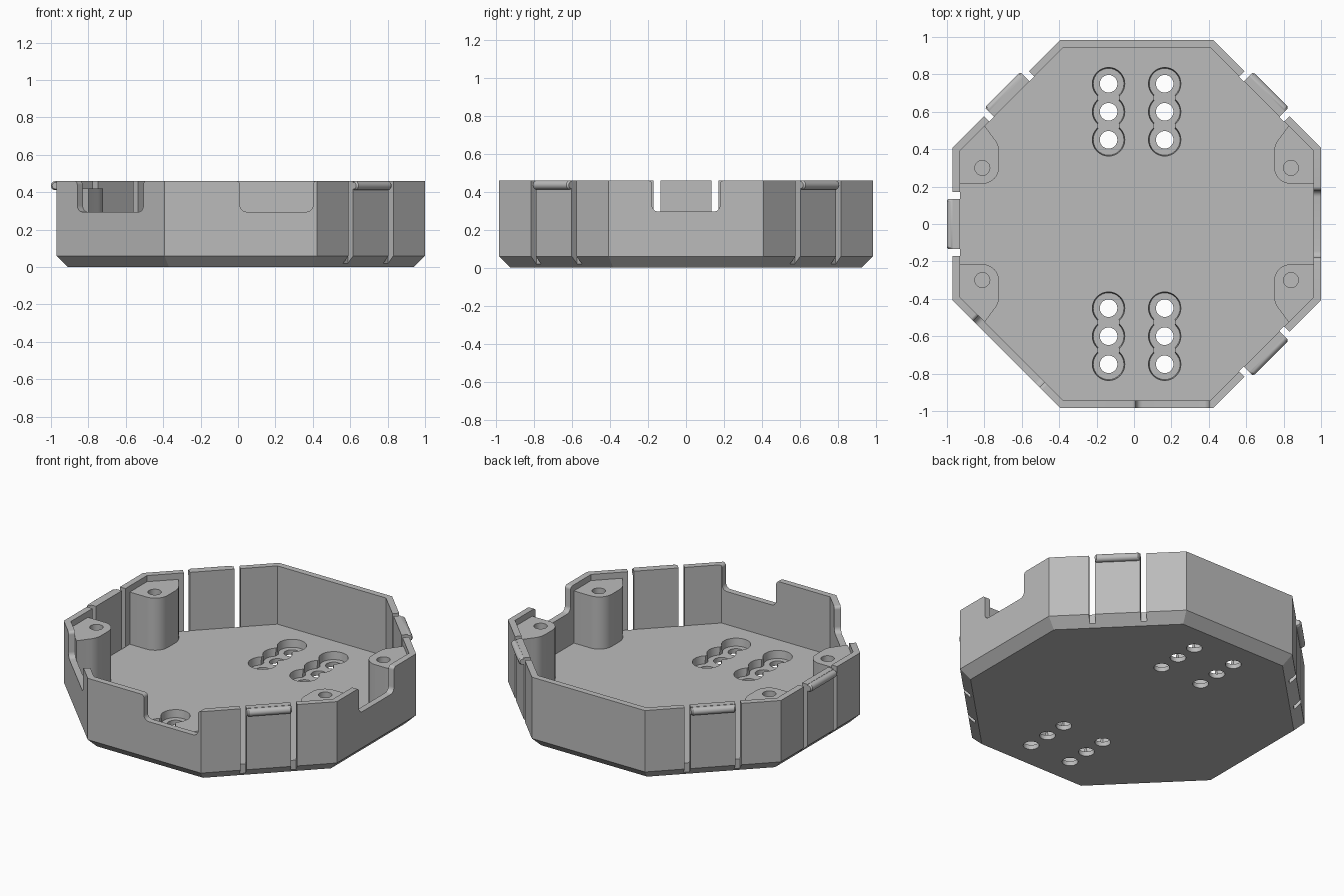
import bpy, bmesh
from math import sin, cos, pi, tan, radians
from mathutils import Matrix, Vector

CX = 0.014                       # octagon centre in x
TOP, FLOOR, CHAMFER = 0.46, 0.08, 0.06
OUTER, WALL = 0.985, 0.04        # apothem and wall thickness
INNER = OUTER - WALL

if "Cube" in bpy.data.objects:
    bpy.data.objects.remove(bpy.data.objects["Cube"])

grey = bpy.data.materials.new("plastic_grey")
grey.use_nodes = True
colour = (0.5, 0.5, 0.5, 1)
grey.diffuse_color = colour
grey.node_tree.nodes["Principled BSDF"].inputs["Base Color"].default_value = colour


def make(name, bm, matrix=Matrix()):
    bm.transform(matrix)
    bmesh.ops.recalc_face_normals(bm, faces=bm.faces)
    mesh = bpy.data.meshes.new(name)
    bm.to_mesh(mesh)
    bm.free()
    mesh.materials.append(grey)
    ob = bpy.data.objects.new(name, mesh)
    bpy.context.collection.objects.link(ob)
    return ob


def loft(name, rings, matrix=Matrix()):
    """Closed solid through a list of matching point rings."""
    bm = bmesh.new()
    rows = [[bm.verts.new(p) for p in ring] for ring in rings]
    n = len(rows[0])
    for a, b in zip(rows, rows[1:]):
        for i in range(n):
            bm.faces.new((a[i], a[(i + 1) % n], b[(i + 1) % n], b[i]))
    bm.faces.new(rows[0])
    bm.faces.new(rows[-1])
    return make(name, bm, matrix)


def octagon(apothem, z):
    r = apothem / cos(pi / 8)
    return [(CX + r * cos(pi / 8 + i * pi / 4), r * sin(pi / 8 + i * pi / 4), z) for i in range(8)]


def circle(x, y, r, z, n=32):
    return [(x + r * cos(2 * pi * i / n), y + r * sin(2 * pi * i / n), z) for i in range(n)]


def arc(x, y, r, start, end, n=6):
    return [(x + r * cos(radians(start + (end - start) * i / n)),
             y + r * sin(radians(start + (end - start) * i / n))) for i in range(n + 1)]


def side(angle):
    """Frame of one wall: x points outward, y runs along the wall."""
    return Matrix.Translation((CX, 0, 0)) @ Matrix.Rotation(radians(angle), 4, 'Z')


def block(name, x0, x1, y0, y1, z0, z1, matrix=Matrix()):
    return loft(name, [[(x0, y0, z), (x1, y0, z), (x1, y1, z), (x0, y1, z)] for z in (z0, z1)], matrix)


def cut(target, cutters):
    """Subtract cutters and apply the result."""
    for c in cutters:
        mod = target.modifiers.new("cut", 'BOOLEAN')
        mod.operation = 'DIFFERENCE'
        mod.solver = 'EXACT'
        mod.object = c
    bpy.context.view_layer.update()
    evaluated = target.evaluated_get(bpy.context.evaluated_depsgraph_get())
    mesh = bpy.data.meshes.new_from_object(evaluated)
    target.modifiers.clear()
    target.data = mesh
    for c in cutters:
        bpy.data.objects.remove(c)


def smooth(ob):
    bpy.ops.object.select_all(action='DESELECT')
    ob.select_set(True)
    bpy.context.view_layer.objects.active = ob
    bpy.ops.object.shade_smooth_by_angle(angle=radians(30))


# Octagonal tray with chamfered base
tray = loft("tray", [octagon(OUTER - CHAMFER, 0), octagon(OUTER, CHAMFER), octagon(OUTER, TOP),
                     octagon(INNER, TOP), octagon(INNER, FLOOR)])
cutters = []

# Rounded openings in three walls: angle, offset along wall, half width
for angle, offset, w in ((0, 0, 0.18), (225, 0, 0.25), (270, 0.192, 0.195)):
    f, r, base = 0.02, 0.035, 0.295
    half = (arc(w - r, base + r, r, -90, 0) + arc(w + f, TOP - f, f, 180, 90) + [(w + f, TOP + 0.1)])
    profile = half + [(-y, z) for y, z in reversed(half)]
    cutters.append(loft("opening", [[(x, offset + y, z) for y, z in profile] for x in (INNER - 0.02, 1.1)],
                        side(angle)))

# Slots either side of each spring clip
CLIPS = {"left_back": 45, "right_back": 135, "right": 180, "left_front": 315}
for angle in CLIPS.values():
    for s in (-1, 1):
        cutters.append(block("slot", INNER - 0.0005, 1.1, s * 0.152 - 0.018, s * 0.152 + 0.018,
                             -0.1, 0.6, side(angle)))

# Screw holes with overlapping tapered counterbores
for x in (CX - 0.15, CX + 0.15):
    for end in (-1, 1):
        for k in (-1, 0, 1):
            y = end * 0.6 + k * 0.15
            cutters.append(loft("hole", [circle(x, y, 0.047, -0.1), circle(x, y, 0.047, 0.2)]))
            cutters.append(loft("counterbore", [circle(x, y, 0.082, 0.03), circle(x, y, 0.087, FLOOR + 0.001)]))
        for k in (-1, 1):
            y = end * 0.6 + k * 0.075
            cutters.append(block("neck", x - 0.056, x + 0.056, y - 0.025, y + 0.025, 0.03, FLOOR + 0.1))
cut(tray, cutters)
smooth(tray)

# Rounded snap bead on each clip
for name, angle in CLIPS.items():
    rings = []
    for y, k in ((-0.134, 0.75), (-0.124, 1), (0.124, 1), (0.134, 0.75)):
        pts = [(-0.02, -0.022), *arc(0.006, 0, 0.024, -90, 90, 12), (-0.02, 0.022)]
        rings.append([(OUTER + px * (k if px > 0 else 1), y, TOP - 0.025 + pz * k) for px, pz in pts])
    smooth(loft(name + "_clip_bead", rings, side(angle)))

# Corner screw posts, mirrored to four places
corner = INNER * tan(pi / 8)
outline = ([(INNER, corner), (INNER, 0.215)] + arc(0.825, 0.305, 0.09, 270, 180, 8)
           + arc(0.845, 0.385, 0.11, 180, 135, 5) + [(0.812, INNER * 2 ** 0.5 - 0.812)])
for sx, lr in ((1, "left"), (-1, "right")):
    for sy, fb in ((1, "back"), (-1, "front")):
        post = loft(f"{lr}_{fb}_screw_post",
                    [[(CX + sx * x, sy * y, z) for x, y in outline] for z in (FLOOR - 0.01, 0.42)])
        px, py = CX + sx * 0.825, sy * 0.3
        cut(post, [loft("bore", [circle(px, py, 0.04, 0.15), circle(px, py, 0.04, 0.6)])])
        smooth(post)
